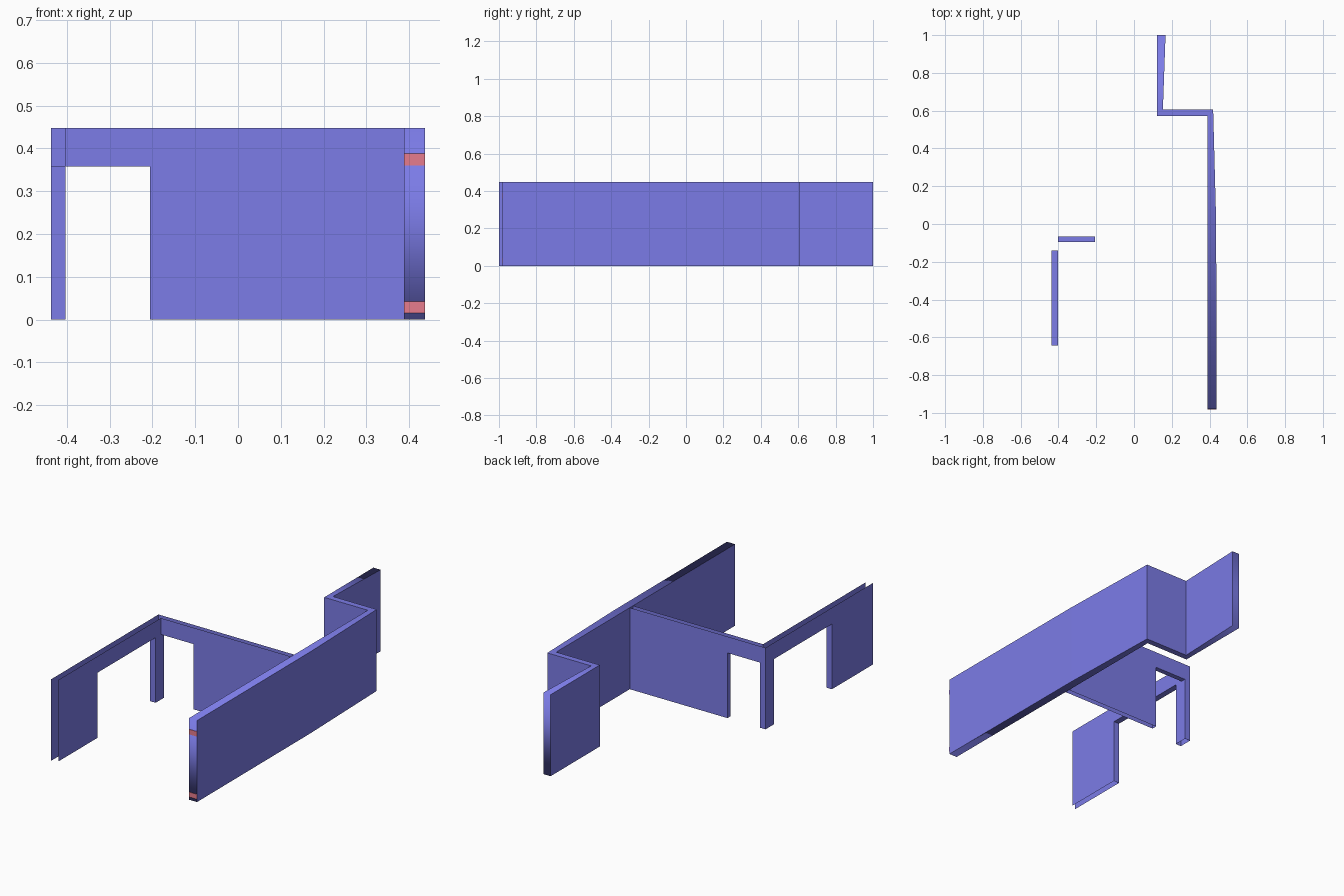
import bpy, bmesh
from mathutils import Vector

if "Cube" in bpy.data.objects:
    bpy.data.objects.remove(bpy.data.objects["Cube"])

H, DOOR_H = 0.448, 0.358


def material(name, rgb):
    m = bpy.data.materials.new(name)
    m.diffuse_color = (*rgb, 1.0)
    m.use_nodes = True
    m.node_tree.nodes["Principled BSDF"].inputs["Base Color"].default_value = m.diffuse_color
    return m


BLUE = material("wall_blue", (0.2, 0.2, 0.8))
RED = material("marker_red", (0.8, 0.2, 0.27))


def finish(bm, name, mat):
    mesh = bpy.data.meshes.new(name)
    bm.to_mesh(mesh)
    bm.free()
    mesh.materials.append(mat)
    ob = bpy.data.objects.new(name, mesh)
    bpy.context.collection.objects.link(ob)
    return ob


def face(bm, pts, want):
    f = bm.faces.new([bm.verts.new(p) for p in pts])
    f.normal_update()
    if f.normal.dot(Vector(want)) < 0:
        f.normal_flip()


def sheet(bm, place, a, b, d0, d1, want):
    """Single wall skin from a to b with a doorway d0..d1; place(t, z) gives a point."""
    pts = [(d0, DOOR_H), (d1, DOOR_H), (d1, 0), (b, 0), (b, H), (a, H)]
    if d0 > a:
        pts += [(a, 0), (d0, 0)]
    face(bm, [place(t, z) for t, z in pts], want)


def thin_wall(name, place, outer, inner, axis, across):
    """Two open skins joined only by the doorway lining."""
    bm = bmesh.new()
    (ao, bo, so, no), (ai, bi, si, ni), (d0, d1) = outer, inner, across
    sheet(bm, lambda t, z: place(t, so, z), ao, bo, d0, d1, no)
    sheet(bm, lambda t, z: place(t, si, z), ai, bi, d0, d1, ni)
    for d, sgn in ((d0, 1), (d1, -1)):
        face(bm, [place(d, so, 0), place(d, si, 0), place(d, si, DOOR_H), place(d, so, DOOR_H)],
             Vector(axis) * sgn)
    face(bm, [place(d0, so, DOOR_H), place(d1, so, DOOR_H),
              place(d1, si, DOOR_H), place(d0, si, DOOR_H)], (0, 0, -1))
    bmesh.ops.remove_doubles(bm, verts=bm.verts, dist=1e-5)
    return finish(bm, name, BLUE)


# Left wall, running front to back, with wide doorway
thin_wall("left_wall", lambda t, s, z: (s, t, z),
          (-1.0, -0.066, -0.437, (-1, 0, 0)), (-0.982, -0.094, -0.403, (1, 0, 0)),
          (0, 1, 0), (-0.643, -0.14))

# Cross wall with narrow doorway at the corner
thin_wall("cross_wall", lambda t, s, z: (t, s, z),
          (-0.437, 0.389, -0.066, (0, 1, 0)), (-0.403, 0.389, -0.094, (0, -1, 0)),
          (1, 0, 0), (-0.403, -0.206))

# Thick stepped right wall, capped top and bottom
profile = [(0.388, -0.98), (0.437, -0.98), (0.435, 0.01), (0.419, 0.606), (0.153, 0.606),
           (0.167, 1.0), (0.123, 1.0), (0.123, 0.573), (0.388, 0.573)]
bm = bmesh.new()
base = [bm.verts.new((x, y, 0)) for x, y in profile]
top = [bm.verts.new((x, y, H)) for x, y in profile]
bm.faces.new(base[::-1]).smooth = True
bm.faces.new(top).smooth = True
n = len(profile)
for i in range(n):
    j = (i + 1) % n
    f = bm.faces.new((base[i], base[j], top[j], top[i]))
    f.smooth = i in (0, 5)          # the two narrow ends blend into the caps
for e in bm.edges:
    e.smooth = all(f.smooth for f in e.link_faces)
finish(bm, "right_wall", BLUE)

# Two red marker plates on the front end of the right wall
for name, z0, z1 in (("upper_marker", 0.36, 0.388), ("lower_marker", 0.016, 0.043)):
    bm = bmesh.new()
    bmesh.ops.create_cube(bm, size=1.0)
    for v in bm.verts:
        v.co = (0.4125 + v.co.x * 0.049, -0.98 + v.co.y * 0.003, (z0 + z1) / 2 + v.co.z * (z1 - z0))
    finish(bm, name, RED)
